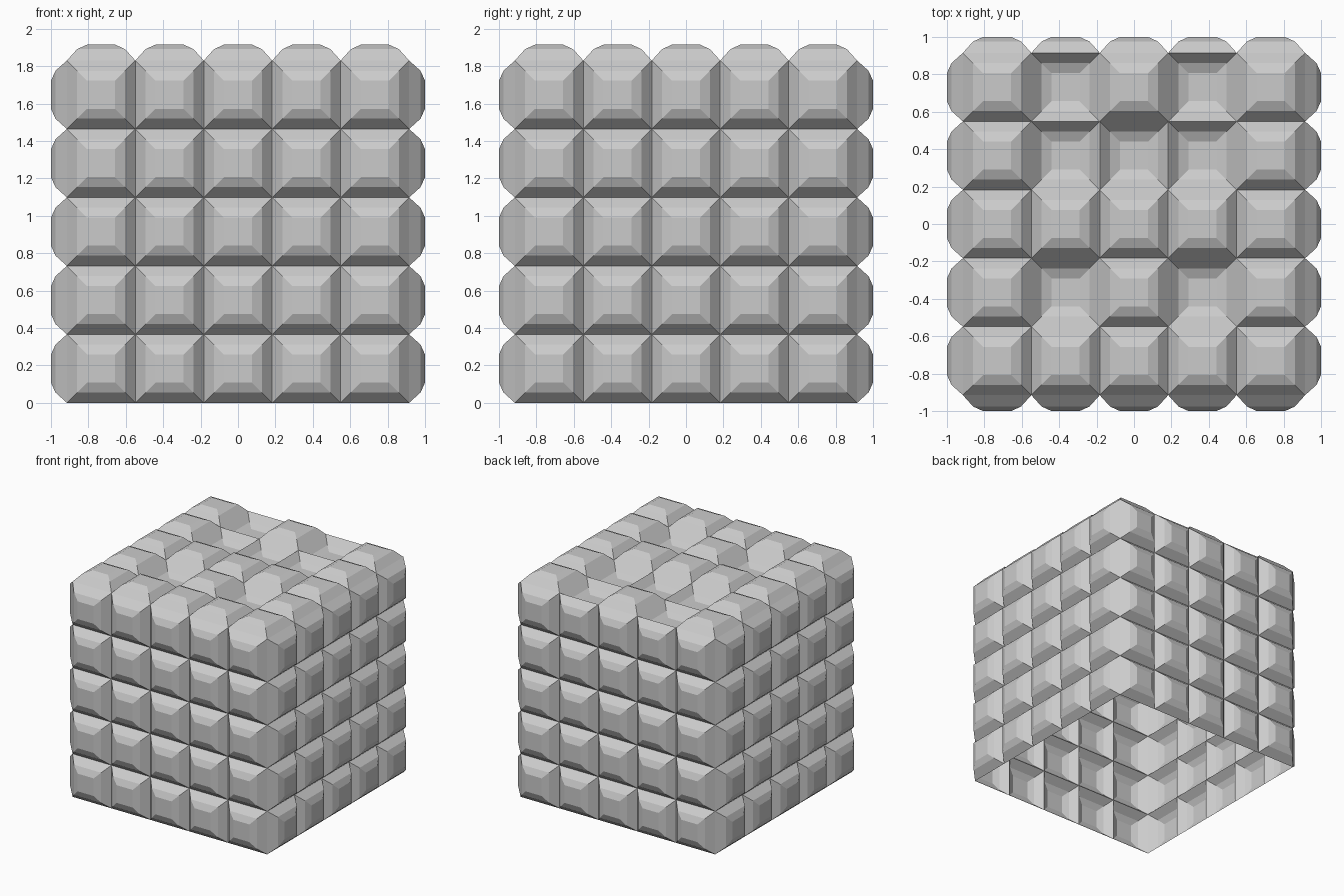
import bpy, bmesh
from math import radians
from mathutils import Vector, Matrix

if "Cube" in bpy.data.objects:
    bpy.data.objects.remove(bpy.data.objects["Cube"])

N = 5                      # cells per side
C = 0.366                  # cell size
HALF = N * C / 2
RINGS = [(0.0, 0.0), (0.055, 0.061), (0.108, 0.085)]   # inset, height of each stud step
SUNKEN = {(1, 4), (3, 4), (1, 3), (2, 3), (3, 3), (1, 1), (3, 1)}   # column, row from front


def add_stud(bm, origin, u, v, sign):
    """Stepped square stud on one cell, raised (+1) or sunken (-1)."""
    n = u.cross(v)
    loops = []
    for inset, h in RINGS:
        a, b = inset, C - inset
        loops.append([bm.verts.new(origin + u * p + v * q + n * h * sign)
                      for p, q in ((a, a), (b, a), (b, b), (a, b))])
    for lo, hi in zip(loops, loops[1:]):
        for i in range(4):
            j = (i + 1) % 4
            bm.faces.new((lo[i], lo[j], hi[j], hi[i]))
    bm.faces.new(loops[-1])


def panel(name, corner, u, v, sunken=()):
    """Grid of studs spanning one side of the block."""
    bm = bmesh.new()
    for i in range(N):
        for j in range(N):
            sign = -1 if (i, j) in sunken else 1
            add_stud(bm, corner + u * C * i + v * C * j, u, v, sign)
    bmesh.ops.remove_doubles(bm, verts=bm.verts, dist=1e-4)
    mesh = bpy.data.meshes.new(name)
    bm.to_mesh(mesh)
    bm.free()
    obj = bpy.data.objects.new(name, mesh)
    bpy.context.collection.objects.link(obj)


X, Y, Z = Vector((1, 0, 0)), Vector((0, 1, 0)), Vector((0, 0, 1))

# four studded walls, open underneath
for k, side in enumerate(("front", "right", "back", "left")):
    rot = Matrix.Rotation(radians(90 * k), 3, 'Z')
    panel(side + "_wall", rot @ Vector((-HALF, -HALF, 0)), rot @ X, Z)

# top with sunken cells
panel("top_panel", Vector((-HALF, -HALF, N * C)), X, Y, SUNKEN)
